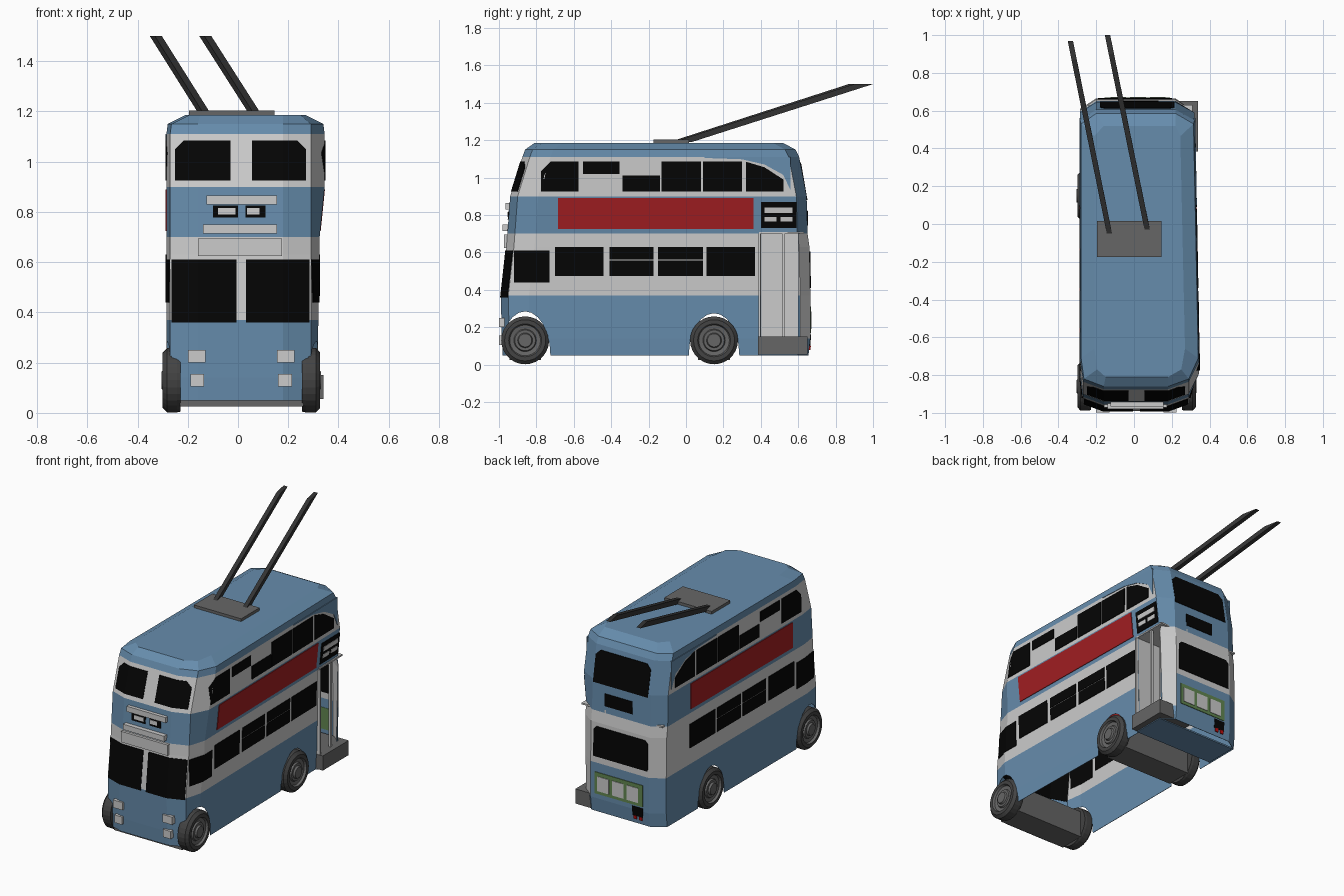
import bpy, bmesh, math

cube = bpy.data.objects.get("Cube")
if cube:
    bpy.data.objects.remove(cube, do_unlink=True)


def material(name, r, g, b):
    m = bpy.data.materials.new(name)
    m.use_nodes = True
    col = tuple(c ** 2.2 for c in (r, g, b)) + (1,)
    m.diffuse_color = col
    m.node_tree.nodes["Principled BSDF"].inputs["Base Color"].default_value = col
    return m


BLUE = material("body blue", .40, .545, .67)
WHITE = material("cream white", .79, .79, .79)
BLACK = material("window black", .05, .05, .05)
RED = material("panel red", .63, .14, .15)
GREEN = material("frame green", .38, .52, .32)
TYRE = material("tyre grey", .27, .27, .27)
STEEL = material("steel grey", .40, .40, .40)
POLE = material("pole grey", .22, .22, .22)
LAMP = material("tail lamp red", .75, .08, .08)


def finish(name, bm, *mats):
    bmesh.ops.recalc_face_normals(bm, faces=bm.faces)
    me = bpy.data.meshes.new(name)
    bm.to_mesh(me)
    bm.free()
    for m in mats:
        me.materials.append(m)
    ob = bpy.data.objects.new(name, me)
    bpy.context.collection.objects.link(ob)
    return ob


def prism(name, low, high, mat):
    """Solid between two matching rings of points."""
    bm = bmesh.new()
    a, b = [[bm.verts.new(p) for p in ring] for ring in (low, high)]
    n = len(a)
    bm.faces.new(a)
    bm.faces.new(b)
    for i in range(n):
        bm.faces.new((a[i], a[(i + 1) % n], b[(i + 1) % n], b[i]))
    return finish(name, bm, mat)


def box(name, x0, x1, y0, y1, z0, z1, mat):
    rings = [[(x0, y0, z), (x1, y0, z), (x1, y1, z), (x0, y1, z)] for z in (z0, z1)]
    return prism(name, *rings, mat)


# Body plan at each height: z, left x, right x, front y, rear y
LEVELS = [(.05, -.285, .31, -.98, .655), (.14, -.285, .315, -.985, .665),
          (.37, -.285, .32, -.99, .665), (.63, -.285, .325, -.96, .66),
          (.70, -.285, .325, -.955, .65), (.90, -.285, .345, -.94, .645),
          (1.11, -.285, .345, -.875, .605), (1.15, -.28, .34, -.86, .585),
          (1.185, -.21, .27, -.81, .52)]


def ring(z):
    k = 0
    while k < len(LEVELS) - 2 and z > LEVELS[k + 1][0]:
        k += 1
    lo, hi = LEVELS[k], LEVELS[k + 1]
    t = (z - lo[0]) / (hi[0] - lo[0])
    xl, xr, f, r = [a + (b - a) * t for a, b in zip(lo[1:], hi[1:])]
    return [(max(-.16, xl + .06), f), (min(.18, xr - .06), f), (min(.29, xr - .02), f + .04),
            (xr, f + .15), (xr - .025, r - .055), (min(.22, xr - .05), r),
            (max(-.2, xl + .05), r), (xl, r - .055), (xl, f + .15), (xl + .015, f + .04)]


# Which outline points make up each side
SIDES = {"front": (9, 0, 1, 2), "rear": (7, 6, 5, 4), "right": (2, 3, 4), "left": (9, 8, 7)}


def outline(side, z):
    pts = [ring(z)[i] for i in SIDES[side]]
    return pts if side in ("front", "rear") else [(y, x) for x, y in pts]


def on_body(side, u, z, lift):
    pts = outline(side, z)
    k = 0
    while k < len(pts) - 2 and u > pts[k + 1][0]:
        k += 1
    (a, p), (b, q) = pts[k], pts[k + 1]
    v = p + (q - p) * (u - a) / (b - a)
    v += lift if side in ("right", "rear") else -lift
    return (u, v, z) if side in ("front", "rear") else (v, u, z)


def strip(name, side, cols, mat, lift=0):
    """Thin plate following the body, from columns of (along, bottom, top)."""
    bm = bmesh.new()
    loops = []
    for u, lo, hi in cols:
        loops.append([bm.verts.new(on_body(side, u, z, d + lift))
                      for z, d in ((lo, .004), (hi, .004), (hi, -.005), (lo, -.005))])
    for a, b in zip(loops, loops[1:]):
        for i in range(4):
            bm.faces.new((a[i], a[(i + 1) % 4], b[(i + 1) % 4], b[i]))
    bm.faces.new(loops[0])
    bm.faces.new(loops[-1])
    return finish(name, bm, mat)


def plate(name, side, u0, u1, z0, z1, mat, lift=0, chop0=0, chop1=0):
    us = {u0, u1} | {p[0] for p in outline(side, (z0 + z1) / 2) if u0 < p[0] < u1}
    if chop0:
        us.add(u0 + chop0)
    if chop1:
        us.add(u1 - chop1)
    top = lambda u: z1 - max(0, chop0 - (u - u0)) - max(0, chop1 - (u1 - u))
    return strip(name, side, [(u, z0, top(u)) for u in sorted(us)], mat, lift)


# Body shell, coloured in bands
bm = bmesh.new()
rings = [[bm.verts.new((x, y, lv[0])) for x, y in ring(lv[0])] for lv in LEVELS]
bands = (0, 0, 1, 1, 0, 1, 0, 0)
for k, (a, b) in enumerate(zip(rings, rings[1:])):
    for i in range(10):
        f = bm.faces.new((a[i], a[(i + 1) % 10], b[(i + 1) % 10], b[i]))
        f.material_index = bands[k]
        if k == 5 and i in (4, 5, 6):
            f.material_index = 0
        if i == 4 and 1 <= k <= 3:
            f.material_index = 1
bm.faces.new(rings[-1])
body = finish("body_shell", bm, BLUE, WHITE)
shell = body.modifiers.new("thickness", "SOLIDIFY")
shell.thickness = .003
shell.offset = -1

# Wheel arches and rear entrance cut out of the shell
cutters = [box("entrance_cutter", .26, .5, .40, .60, -.1, .70, BLUE)]
for y, h in ((-.86, .235), (.15, .225)):
    for x0, x1 in ((-.4, -.265), (.28, .42)):
        arc = [(y + .135 * math.cos(t * math.pi / 12), .05 + h * math.sin(t * math.pi / 12))
               for t in range(24)]
        cutters.append(prism("arch_cutter", [(x0, *p) for p in arc], [(x1, *p) for p in arc], BLUE))
for c in cutters:
    c.hide_render = True
    cut = body.modifiers.new("cut", "BOOLEAN")
    cut.operation, cut.solver, cut.object = "DIFFERENCE", "EXACT", c
bpy.context.view_layer.objects.active = body
for m in list(body.modifiers):
    bpy.ops.object.modifier_apply(modifier=m.name)
for c in cutters:
    bpy.data.objects.remove(c, do_unlink=True)

# Side windows and advertising panels
for s in ("right", "left"):
    plate(s + "_red_panel", s, -.685, .36, .725, .89, RED)
    plate(s + "_cab_window", s, -.92, -.73, .44, .61, BLACK)
    for u0, u1, z0, z1, c in ((-.775, -.575, .925, 1.085, .05), (-.55, -.355, 1.02, 1.085, 0),
                              (-.34, -.14, .925, 1.01, 0), (-.13, .08, .925, 1.085, 0),
                              (.09, .30, .925, 1.085, 0)):
        plate(s + "_upper_window", s, u0, u1, z0, z1, BLACK, chop0=c)
    strip(s + "_upper_rear_window", s, [(.32, .925, 1.085), (.42, .925, 1.055), (.52, .925, .99)], BLACK)
    strip(s + "_roof_sweep", s, [(.1, 1.105, 1.11), (.3, 1.098, 1.11), (.42, 1.07, 1.11),
                                 (.52, 1.015, 1.11), (.56, .93, 1.11)], BLUE)
    for u0, u1 in ((-.70, -.44), (.11, .37)):
        plate(s + "_lower_window", s, u0, u1, .475, .63, BLACK)
    for u0, u1 in ((-.41, -.175), (-.15, .09)):
        plate(s + "_lower_window", s, u0, u1, .475, .557, BLACK)
        plate(s + "_vent_window", s, u0, u1, .563, .63, BLACK)

# Side destination sign
plate("side_sign", "right", .40, .59, .73, .87, BLACK)
for u0, u1, z0, z1 in ((.42, .57, .81, .84), (.42, .485, .765, .79), (.505, .57, .765, .79)):
    plate("side_sign_blank", "right", u0, u1, z0, z1, WHITE, .003)

# Front glazing and sign
plate("windscreen_right", "front", -.265, -.005, .36, .61, BLACK)
plate("windscreen_left", "front", .032, .285, .36, .61, BLACK)
plate("upper_front_window_right", "front", -.25, -.03, .925, 1.085, BLACK, chop0=.035)
plate("upper_front_window_left", "front", .055, .27, .925, 1.085, BLACK, chop1=.035)
for u0, u1, a, b in ((-.1, 0, -.08, -.01), (.03, .11, .035, .085)):
    plate("front_sign", "front", u0, u1, .777, .825, BLACK)
    plate("front_sign_blank", "front", a, b, .79, .815, WHITE, .003)
box("front_visor", -.125, .155, -.965, -.94, .83, .865, WHITE)
box("front_sill", -.14, .155, -.98, -.945, .715, .75, WHITE)
box("front_canopy", -.16, .175, -.972, -.95, .625, .695, WHITE)
for x0, x1, z0, z1 in ((-.2, -.13, .20, .25), (.155, .225, .20, .25),
                       (-.19, -.135, .105, .155), (.16, .215, .105, .155)):
    box("headlamp", x0, x1, -.999, -.965, z0, z1, WHITE)

# Rear windows, notice frame and lamps
plate("rear_upper_window", "rear", -.18, .215, .88, 1.08, BLACK, chop0=.03, chop1=.03)
plate("rear_sign", "rear", -.07, .13, .745, .825, BLACK)
plate("rear_lower_window", "rear", -.19, .2, .41, .605, BLACK, chop0=.02, chop1=.02)
plate("rear_notice_frame", "rear", -.155, .19, .17, .31, GREEN)
for u in (-.125, -.02, .085):
    plate("rear_notice", "rear", u, u + .083, .19, .285, WHITE, .003)
plate("rear_number_plate", "rear", -.155, -.08, .1, .16, BLACK)
for u in (-.15, -.11):
    plate("tail_lamp", "rear", u, u + .022, .078, .1, LAMP, .003)

# Entrance platform, inner walls and grab pole
box("rear_floor", -.275, .30, .385, .60, .05, .06, BLUE)
box("platform", .10, .34, .385, .65, .055, .15, STEEL)
box("entrance_inner_wall", .12, .13, .39, .65, .15, .72, WHITE)
box("entrance_bulkhead", .12, .318, .388, .398, .10, .70, WHITE)
box("entrance_ceiling", -.27, .31, .39, .63, .70, .71, WHITE)
box("grab_pole", .29, .305, .513, .528, .15, .70, WHITE)

# Wheels turned from a profile of (radius, offset outward)
PROFILE = [(.125, 0), (.128, .015), (.128, .055), (.11, .072), (.088, .072), (.082, .058),
           (.06, .054), (.055, .064), (.04, .064), (.035, .076)]
for y in (-.86, .15):
    for inner, d in ((-.228, -1), (.255, 1)):
        bm = bmesh.new()
        loops = [[bm.verts.new((inner + d * o, y + r * math.cos(i * math.pi / 14),
                                .13 + r * math.sin(i * math.pi / 14))) for i in range(28)]
                 for r, o in PROFILE]
        for k, (a, b) in enumerate(zip(loops, loops[1:])):
            for i in range(28):
                f = bm.faces.new((a[i], a[(i + 1) % 28], b[(i + 1) % 28], b[i]))
                f.material_index = int(k >= 4)
        bm.faces.new(loops[0])
        bm.faces.new(loops[-1]).material_index = 1
        finish("wheel", bm, TYRE, STEEL)
    box("axle_box", -.23, .26, y - .085, y + .085, .025, .20, STEEL)

# Roof base and the two trolley poles
box("pole_base", -.195, .145, -.175, .015, 1.18, 1.203, STEEL)
for bx, by, tx, ty in ((-.122, -.09, -.317, .87), (.078, -.07, -.12, .9)):
    quads = [[(x - .014, y, z), (x + .014, y, z), (x - .006, y + .1, z), (x - .034, y + .1, z)]
             for x, y, z in ((bx, by, 1.19), (tx, ty, 1.5))]
    prism("trolley_pole", *quads, POLE)
